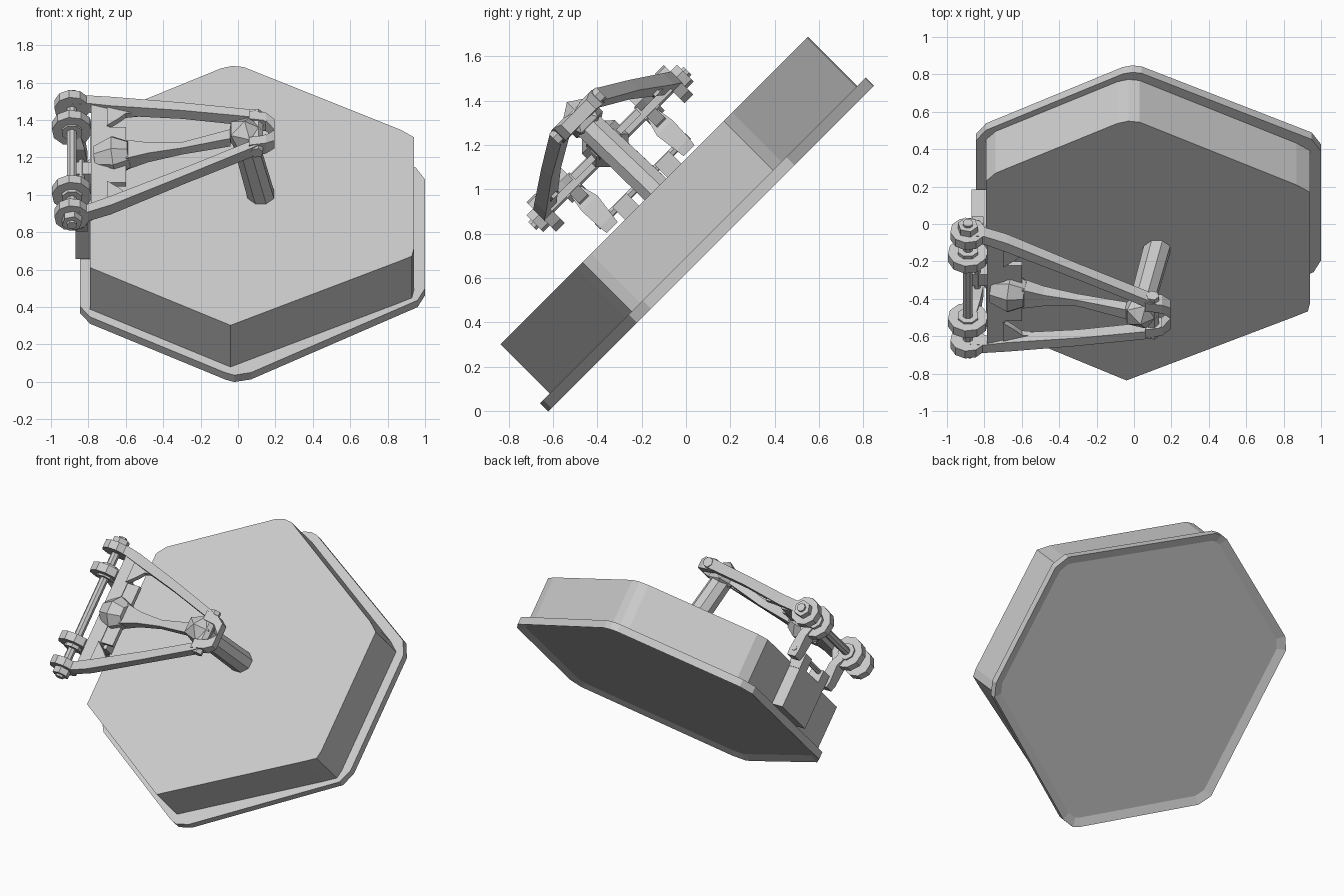
import bpy, bmesh, math
from mathutils import Vector

if "Cube" in bpy.data.objects:
    bpy.data.objects.remove(bpy.data.objects["Cube"])

# Everything is modelled lying flat (x = width, y = along lid, z = lid normal)
# and each object is tilted 45 degrees about X.
TILT = math.pi / 4
MID = 0.595          # symmetry line of the hinge along the lid


def finish(name, bm):
    bmesh.ops.recalc_face_normals(bm, faces=bm.faces[:])
    me = bpy.data.meshes.new(name)
    bm.to_mesh(me)
    bm.free()
    ob = bpy.data.objects.new(name, me)
    ob.rotation_euler = (TILT, 0, 0)
    bpy.context.collection.objects.link(ob)
    return ob


def loft(name, rings):
    """Skin a list of closed rings and cap both ends."""
    bm = bmesh.new()
    vs = [[bm.verts.new(p) for p in r] for r in rings]
    n = len(vs[0])
    for a, b in zip(vs, vs[1:]):
        for i in range(n):
            bm.faces.new((a[i], a[(i + 1) % n], b[(i + 1) % n], b[i]))
    bm.faces.new(vs[0])
    bm.faces.new(vs[-1])
    return finish(name, bm)


def prism(name, outline, z0, z1):
    return loft(name, [[(x, y, z) for x, y in outline] for z in (z0, z1)])


def box(name, x0, x1, y0, y1, z0, z1):
    return prism(name, [(x0, y0), (x1, y0), (x1, y1), (x0, y1)], z0, z1)


def rod(name, stations, n=8):
    """Round bar through (x, y, z, radius) stations."""
    d = (Vector(stations[-1][:3]) - Vector(stations[0][:3])).normalized()
    a = d.orthogonal().normalized()
    b = d.cross(a)
    return loft(name, [[Vector(s[:3]) + s[3] * (a * math.cos(t) + b * math.sin(t))
                        for t in [(i + .5) * 2 * math.pi / n for i in range(n)]]
                       for s in stations])


def beam(name, pts, along='x'):
    """Rectangular bar through (x, y, z, half_a, half_b) stations."""
    rings = []
    for x, y, z, a, b in pts:
        c = [(-a, -b), (a, -b), (a, b), (-a, b)]
        if along == 'x':
            rings.append([(x, y + p, z + q) for p, q in c])
        else:
            rings.append([(x + p, y + q, z) for p, q in c])
    return loft(name, rings)


# Hexagonal lid
body = [(-.04, -.378), (.86, .105), (.93, .145), (.94, .20), (.94, 1.045), (.87, 1.10),
        (.03, 1.575), (-.03, 1.583), (-.09, 1.565), (-.74, 1.19), (-.79, 1.13), (-.79, .058)]
prism("lid_body", body, .47, .805)

# Flange with a shallow recess underneath
flange = [(-.02, -.44), (.07, -.42), (.96, .126), (1.0, .215), (1.0, 1.04), (.95, 1.13),
          (.04, 1.63), (-.01, 1.637), (-.06, 1.625), (-.79, 1.20), (-.845, 1.12),
          (-.845, .08), (-.79, 0), (-.07, -.42)]
ob = prism("lid_flange", flange, .438, .49)
bm = bmesh.new()
bm.from_mesh(ob.data)
under = [f for f in bm.faces if f.normal.z < -.9]
bmesh.ops.inset_region(bm, faces=under, thickness=.055, use_even_offset=True)
bmesh.ops.translate(bm, verts=under[0].verts[:], vec=(0, 0, .02))
bm.to_mesh(ob.data)
bm.free()

# Hinge pin, discs, bushings and end bolts
PX, PZ = -.888, 1.08
rod("hinge_pin", [(PX, .1, PZ, .028), (PX, 1.09, PZ, .028)], 8)


def disc(name, y, r, half, n=10):
    rod(name, [(PX, y - half, PZ, r), (PX, y + half, PZ, r)], n)


for s, tag in ((-1, "lower"), (1, "upper")):
    def Y(d): return MID + s * d
    disc(tag + "_outer_disc", Y(.41), .095, .028)
    disc(tag + "_inner_disc", Y(.245), .108, .028)
    disc(tag + "_bushing", Y(.25), .058, .045, 8)
    disc(tag + "_end_bolt", Y(.455), .055, .025, 6)

    # Side beam of the triangular arm
    beam(tag + "_arm_beam", [(-.90, Y(.41), 1.085, .028, .035), (-.80, Y(.41), 1.095, .03, .035),
                             (-.68, Y(.375), 1.115, .034, .036), (-.30, Y(.25), 1.205, .03, .032),
                             (.08, Y(.115), 1.285, .028, .035), (.15, Y(.075), 1.29, .028, .035)])
    # Gusset between beam and crossbar
    prism(tag + "_gusset", [(-.70, Y(.21)), (-.64, Y(.26)), (-.60, Y(.30)), (-.53, Y(.31)),
                            (-.53, Y(.34)), (-.70, Y(.39))], 1.10, 1.135)
    # Lug from inner disc down to the lid mount
    beam(tag + "_lug", [(-.835, Y(.245), .82, .03, .035), (-.84, Y(.245), .86, .035, .04),
                        (-.85, Y(.24), .97, .03, .05), (-.875, Y(.245), 1.06, .03, .03)], 'z')
    # Mount ears on the lid side
    box(tag + "_mount_ear", -.87, -.78, Y(.09), Y(.18), .78, .885)
    # Fork cheek at the arm tip
    beam(tag + "_tip_cheek", [(.06, Y(.10), 1.285, .03, .04), (.15, Y(.085), 1.285, .03, .04),
                              (.195, Y(.04), 1.28, .04, .03)])

# Mount block, plate and pin
box("mount_block", -.87, -.78, MID - .175, MID + .175, .51, .80)
rod("mount_pin", [(-.838, MID - .29, .87, .018), (-.838, MID + .29, .87, .018)], 6)

# Crossbar of the arm and its central hub
box("arm_crossbar", -.785, -.69, MID - .385, MID + .385, 1.065, 1.125)
rod("crossbar_hub", [(-.76, MID, 1.09, .075), (-.66, MID, 1.11, .115),
                     (-.58, MID, 1.125, .075)], 8)
box("hub_web", -.70, -.60, MID - .21, MID + .21, 1.09, 1.12)

# Tapered centre strut
beam("centre_strut", [(-.60, MID, 1.12, .07, .045), (-.48, MID, 1.14, .04, .035),
                      (-.30, MID, 1.17, .022, .025), (-.04, MID, 1.25, .035, .03)])

# Post from the lid to the arm tip, with faceted knuckle and cross pin
rod("lid_post", [(.125, .61, .79, .075), (.035, .60, 1.24, .07)], 8)
bm = bmesh.new()
bmesh.ops.create_icosphere(bm, subdivisions=1, radius=.1)
bmesh.ops.translate(bm, verts=bm.verts[:], vec=(.035, .605, 1.265))
finish("tip_knuckle", bm)
rod("tip_pin", [(.10, MID - .15, 1.285, .035), (.10, MID + .15, 1.285, .035)], 6)
